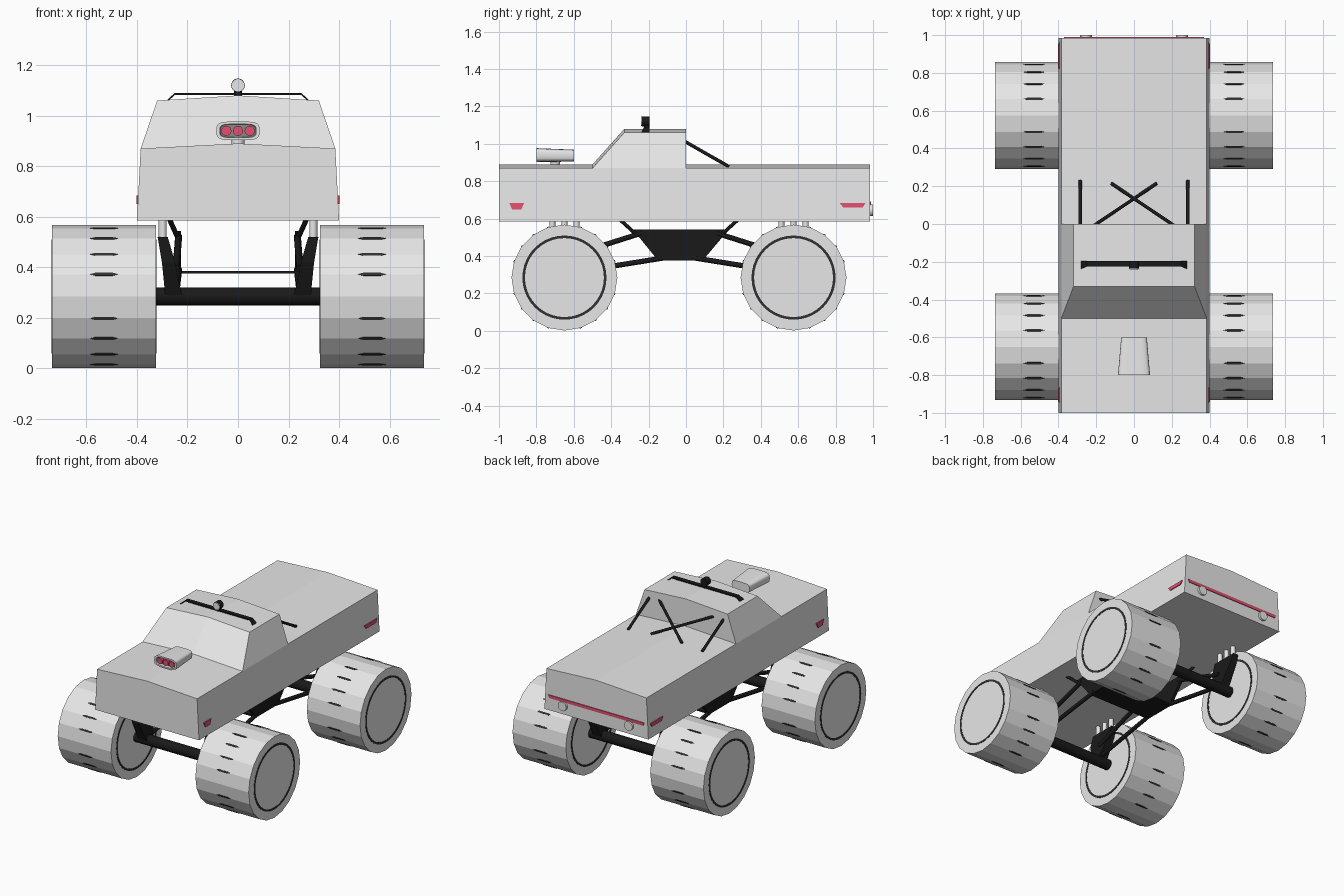
import bpy, bmesh, math
from mathutils import Vector

old = bpy.data.objects.get("Cube")
if old:
    bpy.data.objects.remove(old)


def material(name, rgb):
    m = bpy.data.materials.new(name)
    m.use_nodes = True
    m.diffuse_color = (*rgb, 1)
    m.node_tree.nodes["Principled BSDF"].inputs["Base Color"].default_value = (*rgb, 1)
    return m


GREY = material("light grey", (0.8, 0.8, 0.8))
MID = material("mid grey", (0.25, 0.25, 0.25))
DARK = material("dark grey", (0.03, 0.03, 0.03))
BLACK = material("black", (0.01, 0.01, 0.01))
RED = material("red", (0.77, 0.08, 0.16))


def loft(name, rings, mat, smooth=False, caps=True):
    """Skin a list of equal-length point rings."""
    bm = bmesh.new()
    rows = [[bm.verts.new(p) for p in ring] for ring in rings]
    n = len(rows[0])
    pairs = list(zip(rows, rows[1:]))
    if caps:
        bm.faces.new(rows[0])
        bm.faces.new(rows[-1])
    else:
        pairs.append((rows[-1], rows[0]))
    for a, b in pairs:
        for i in range(n):
            j = (i + 1) % n
            bm.faces.new((a[i], a[j], b[j], b[i]))
    bmesh.ops.remove_doubles(bm, verts=bm.verts, dist=1e-5)
    bmesh.ops.dissolve_degenerate(bm, edges=bm.edges, dist=1e-5)
    bmesh.ops.recalc_face_normals(bm, faces=bm.faces)
    me = bpy.data.meshes.new(name)
    bm.to_mesh(me)
    bm.free()
    me.materials.append(mat)
    ob = bpy.data.objects.new(name, me)
    bpy.context.collection.objects.link(ob)
    if smooth:
        bpy.ops.object.select_all(action='DESELECT')
        ob.select_set(True)
        bpy.context.view_layer.objects.active = ob
        bpy.ops.object.shade_smooth_by_angle(angle=math.radians(40))
    return ob


def circle(center, axis, r, n):
    """Ring of n points around an axis through center."""
    axis = Vector(axis).normalized()
    u = axis.cross((0, 0, 1))
    u = u.normalized() if u.length > 1e-4 else Vector((1, 0, 0))
    v = axis.cross(u)
    turn = 2 * math.pi / n
    return [Vector(center) + r * (u * math.cos(i * turn) + v * math.sin(i * turn))
            for i in range(n)]


def rod(name, a, b, r, mat, n=12, smooth=True):
    d = Vector(b) - Vector(a)
    return loft(name, [circle(a, d, r, n), circle(b, d, r, n)], mat, smooth)


# Body shell: cross-sections with sill, belt line, shoulder and crowned top
BELT, BELT_Z, SILL = 0.385, 0.87, 0.585


def section(y, hw, z):
    return [(-0.4, y, SILL), (0.4, y, SILL), (BELT, y, BELT_Z), (hw, y, z),
            (0, y, z + 0.02), (-hw, y, z), (-BELT, y, BELT_Z)]


low, roof = (BELT, BELT_Z), (0.32, 1.06)
stations = [(-1, low), (-0.5, low), (-0.33, roof), (0, roof), (0, low), (0.985, low)]
loft("body", [section(y, *s) for y, s in stations], GREY)


# Hood scoop with a recessed mouth and three red intakes
def oval(y, z, w, h, n=32):
    ring = []
    for i in range(n):
        c, s = math.cos(2 * math.pi * i / n), math.sin(2 * math.pi * i / n)
        ring.append((math.copysign(abs(c) ** 0.5, c) * w, y,
                     z + math.copysign(abs(s) ** 0.5, s) * h))
    return ring


loft("hood_scoop", [oval(-0.6, 0.937, 0.068, 0.032), oval(-0.8, 0.94, 0.085, 0.037),
                    oval(-0.8, 0.94, 0.072, 0.027), oval(-0.775, 0.94, 0.068, 0.025)],
     GREY, True)
loft("scoop_mouth", [oval(-0.775, 0.94, 0.069, 0.026), oval(-0.78, 0.94, 0.069, 0.026)], MID)
rod("scoop_neck", (0, -0.7, 0.87), (0, -0.7, 0.915), 0.025, GREY, 16)
for x in (-0.046, 0, 0.046):
    rod("scoop_intake", (x, -0.77, 0.94), (x, -0.797, 0.94), 0.02, RED, 16)

# Roof light bar with a round lamp
bar = [(-0.285, 1.058), (-0.25, 1.09), (0.25, 1.09), (0.285, 1.058)]
loft("roof_bar", [[(x, -0.225 - e, z), (x, -0.195, z), (x, -0.195, z - 0.008),
                   (x, -0.225 - e, z - 0.008)]
                  for (x, z), e in zip(bar, (0.015, 0, 0, 0.015))], BLACK)
rod("lamp_housing", (0, -0.235, 1.12), (0, -0.195, 1.12), 0.027, BLACK, 20)
rod("lamp_lens", (0, -0.24, 1.12), (0, -0.234, 1.12), 0.025, GREY, 20)
rod("lamp_stem", (0, -0.21, 1.08), (0, -0.21, 1.11), 0.015, BLACK)

# Braces behind the cab
for s in (-1, 1):
    rod("side_brace", (s * 0.285, -0.01, 1.015), (s * 0.285, 0.23, 0.878), 0.009, BLACK)
    rod("cross_brace", (s * 0.215, -0.01, 1.015), (-s * 0.12, 0.215, 0.887), 0.009, BLACK)


# Lights as thin plates
def side_x(z):
    return 0.4 - 0.015 * (z - SILL) / (BELT_Z - SILL)


def side_marker(name, s, outline):
    loft(name, [[(s * (side_x(z) + d), y, z) for y, z in outline]
                for d in (-0.002, 0.006)], RED)


for s in (-1, 1):
    side_marker("front_marker", s, [(-0.945, 0.685), (-0.865, 0.685),
                                    (-0.88, 0.65), (-0.93, 0.65)])
    side_marker("rear_marker", s, [(0.82, 0.685), (0.96, 0.685),
                                   (0.945, 0.66), (0.84, 0.66)])
    rod("reverse_lamp", (s * 0.255, 0.98, 0.645), (s * 0.255, 1.0, 0.645), 0.032, GREY, 20)
tail = [(-0.37, 0.693), (0.37, 0.693), (0.36, 0.672), (-0.36, 0.672)]
loft("tail_strip", [[(x, y, z) for x, z in tail] for y in (0.98, 0.99)], RED)

# Wheels: faceted tyre, ring on both faces, tread slits
AXLE_Z, R = 0.285, 0.283
SIDES = 20


def wheel(cy, s):
    x0, x1 = s * 0.325, s * 0.735
    rod("tyre", (x0, cy, AXLE_Z), (x1, cy, AXLE_Z), R, GREY, SIDES, False)
    for x in (x0, x1):
        rings = [circle((x + dx, cy, AXLE_Z), (1, 0, 0), r, 40)
                 for dx, r in ((-0.002, 0.211), (-0.002, 0.225),
                               (0.002, 0.225), (0.002, 0.211))]
        loft("rim_ring", rings, DARK, caps=False)
    outline = [(-0.055, 0), (-0.035, -0.006), (0.035, -0.006),
               (0.055, 0), (0.035, 0.006), (-0.035, 0.006)]
    for i in range(SIDES):
        if i % 5 == 0:
            continue
        a = 2 * math.pi * i / SIDES
        out = Vector((0, math.cos(a), math.sin(a)))
        along = Vector((0, -math.sin(a), math.cos(a)))
        mid = Vector((s * 0.53, cy, AXLE_Z))
        loft("tread_slit", [[mid + Vector((u, 0, 0)) + along * v + out * r for u, v in outline]
                            for r in (R - 0.006, R + 0.002)], DARK)


# Running gear for one end; the other end mirrors about the chassis middle
def end_gear(end):
    def p(x, y, z):
        return (x, y if end == "front" else -0.075 - y, z)

    cy = p(0, -0.65, 0)[1]
    rod(end + "_axle", (-0.33, cy, AXLE_Z), (0.33, cy, AXLE_Z), 0.036, BLACK, 16)
    for s in (-1, 1):
        wheel(cy, s)
        # Fan-shaped shock mount leaning outward
        fan = [(0.255, 0.035, 0.29), (0.275, 0.085, 0.42), (0.298, 0.095, 0.52)]
        loft(end + "_shock_mount",
             [[(s * (x - t), cy - w, z), (s * (x + t), cy - w, z),
               (s * (x + t), cy + w, z), (s * (x - t), cy + w, z)]
              for (x, w, z), t in zip(fan, (0.033, 0.026, 0.02))], BLACK)
        for dy in (-0.065, 0, 0.065):
            rod(end + "_shock", (s * 0.298, cy + dy, 0.51), (s * 0.298, cy + dy, 0.59),
                0.016, GREY)
        # Suspension links and body struts
        rod(end + "_upper_link", p(s * 0.235, -0.24, 0.522), p(s * 0.245, -0.64, 0.395),
            0.014, BLACK)
        rod(end + "_lower_link", p(s * 0.235, -0.12, 0.39), p(s * 0.245, -0.65, 0.305),
            0.014, BLACK)
        rod(end + "_body_strut", p(s * 0.235, -0.26, 0.51), p(s * 0.272, -0.35, 0.592),
            0.01, BLACK)


end_gear("front")
end_gear("rear")

# Chassis cradle: two side plates and a floor
plate = [(-0.285, 0.543), (0.23, 0.543), (0.09, 0.377), (-0.15, 0.377)]
for s in (-1, 1):
    loft("cradle_side", [[(s * x, y, z) for y, z in plate] for x in (0.225, 0.245)], BLACK)
loft("cradle_floor", [[(-0.24, y, z), (0.24, y, z), (0.24, y, z + 0.01), (-0.24, y, z + 0.01)]
                      for y, z in ((-0.15, 0.376), (0.09, 0.376))], BLACK)
